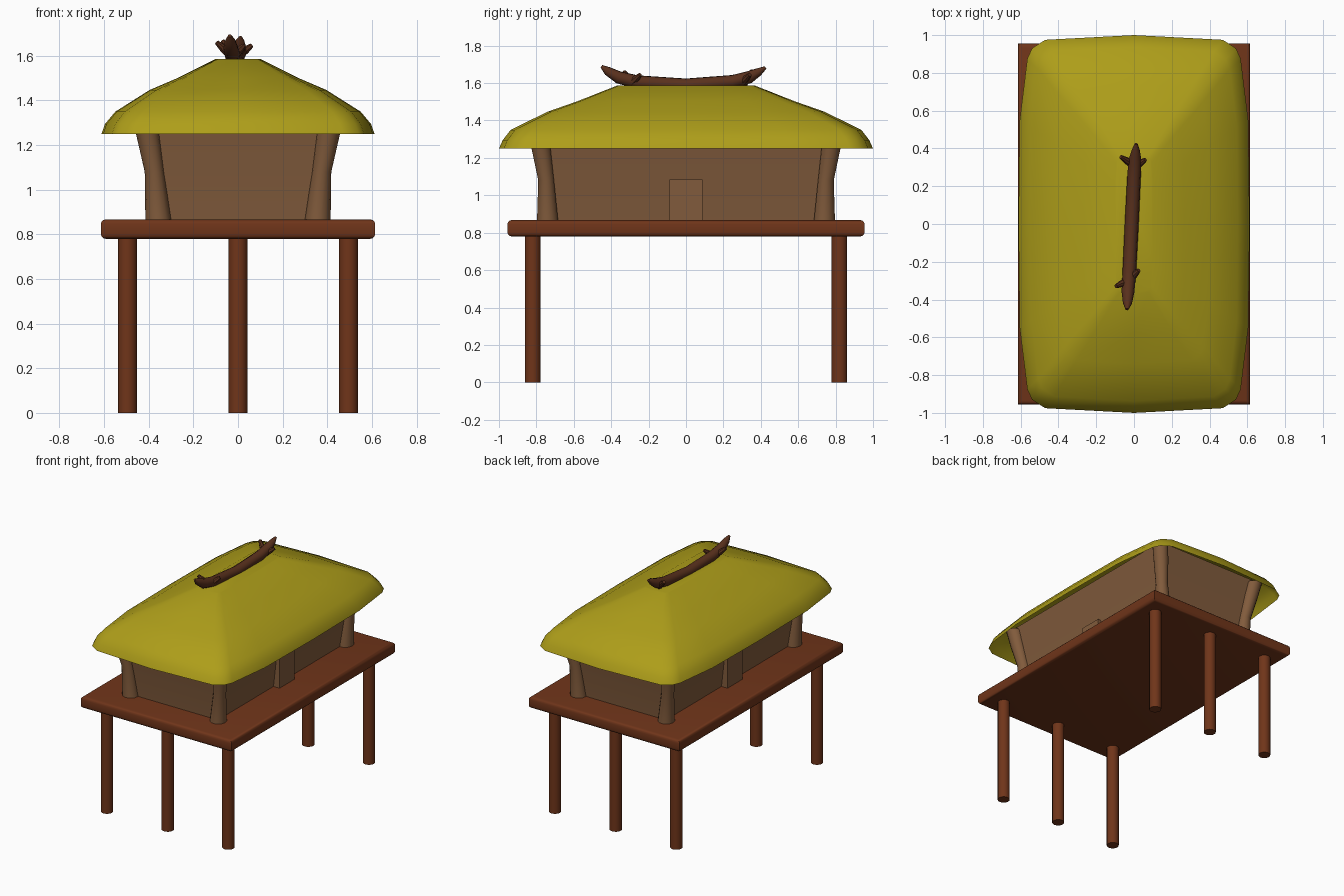
import bpy, bmesh, math
from mathutils import Vector

if "Cube" in bpy.data.objects:
    bpy.data.objects.remove(bpy.data.objects["Cube"])


def material(name, color):
    m = bpy.data.materials.new(name)
    m.diffuse_color = (*color, 1)
    m.use_nodes = True
    m.node_tree.nodes["Principled BSDF"].inputs["Base Color"].default_value = m.diffuse_color
    return m


WOOD = material("red_wood", (0.16, 0.035, 0.01))
LOG = material("dark_log", (0.10, 0.03, 0.012))
WALL = material("tan_wall", (0.22, 0.105, 0.045))
THATCH = material("thatch", (0.42, 0.34, 0.01))


def finish(bm, name, mat, angle=40):
    bmesh.ops.recalc_face_normals(bm, faces=bm.faces)
    me = bpy.data.meshes.new(name)
    bm.to_mesh(me)
    bm.free()
    me.materials.append(mat)
    ob = bpy.data.objects.new(name, me)
    bpy.context.collection.objects.link(ob)
    bpy.context.view_layer.objects.active = ob
    ob.select_set(True)
    bpy.ops.object.shade_smooth_by_angle(angle=math.radians(angle))
    ob.select_set(False)
    return ob


def loft(name, rings, mat, bottom=True, top=True, angle=40):
    bm = bmesh.new()
    vs = [[bm.verts.new(p) for p in r] for r in rings]
    n = len(rings[0])
    for a, b in zip(vs, vs[1:]):
        for i in range(n):
            bm.faces.new((a[i], a[(i + 1) % n], b[(i + 1) % n], b[i]))
    if bottom:
        bm.faces.new(vs[0][::-1])
    if top:
        bm.faces.new(vs[-1])
    return finish(bm, name, mat, angle)


def tube(name, path, mat, sides=12, flat=True):
    # path holds (x, y, z, radius); rings lie level, or square to the path
    pts = [Vector(p[:3]) for p in path]
    rings = []
    for i, p in enumerate(path):
        if flat:
            u, v = Vector((1, 0, 0)), Vector((0, 1, 0))
        else:
            d = (pts[min(i + 1, len(pts) - 1)] - pts[max(i - 1, 0)]).normalized()
            u = d.cross(Vector((0.1, 0.1, 1))).normalized()
            v = d.cross(u)
        rings.append([pts[i] + p[3] * (u * math.cos(t) + v * math.sin(t))
                      for t in (2 * math.pi * k / sides for k in range(sides))])
    return loft(name, rings, mat)


def box(name, lo, hi, mat, bevel=0):
    bm = bmesh.new()
    bmesh.ops.create_cube(bm, size=1)
    for v in bm.verts:
        v.co = [(a + b) / 2 + c * (b - a) for a, b, c in zip(lo, hi, v.co)]
    if bevel:
        level = [e for e in bm.edges if abs(e.verts[0].co.z - e.verts[1].co.z) < 1e-5]
        bmesh.ops.bevel(bm, geom=level, offset=bevel, segments=3, profile=0.5, affect='EDGES')
    return finish(bm, name, mat)


# Stilts and deck
for x in (-0.495, 0, 0.495):
    for y in (-0.82, 0.82):
        tube("stilt", [(x, y, 0, 0.042), (x, y, 0.8, 0.042)], WOOD, 16)
box("deck", (-0.615, -0.955, 0.78), (0.615, 0.955, 0.867), WOOD, 0.022)

# Flared walls
sections = [(0.35, 0.735, 0.86), (0.375, 0.752, 1.08), (0.43, 0.80, 1.38)]
loft("walls", [[(-x, -y, z), (x, -y, z), (x, y, z), (-x, y, z)] for x, y, z in sections],
     WALL, False, False)

for sx in (-1, 1):
    # Leaning corner posts
    for sy in (-1, 1):
        tube("corner_post", [(sx * 0.357, sy * 0.74, 0.86, 0.058),
                             (sx * 0.375, sy * 0.748, 1.08, 0.043),
                             (sx * 0.405, sy * 0.775, 1.25, 0.052),
                             (sx * 0.425, sy * 0.79, 1.36, 0.055)], WALL, 14)
    # Door panel in each long wall
    x0, x1 = sorted((sx * 0.33, sx * 0.40))
    box("door", (x0, -0.087, 0.86), (x1, 0.087, 1.085), WALL)

# Hollow thatched roof: one rounded outline scaled up the slope
quarter = [(0.612, 0), (0.605, 0.55), (0.565, 0.875), (0.54, 0.93), (0.47, 0.975), (0, 1.0)]
half = quarter + [(-x, y) for x, y in quarter[-2::-1]]
outline = half + [(-x, -y) for x, y in half[1:-1]]
slope = [(0.61, 1.0, 1.25), (0.594, 0.98, 1.295), (0.548, 0.937, 1.35),
         (0.395, 0.74, 1.447), (0.265, 0.58, 1.503), (0.10, 0.37, 1.586)]
loft("roof", [[(px * rx / 0.61, py * ry, z) for px, py in outline] for rx, ry, z in slope],
     THATCH, bottom=False, angle=50)

# Curved ridge log with upturned tips
tube("ridge_log", [(-0.037, -0.452, 1.69, 0.008), (-0.035, -0.42, 1.665, 0.024),
                   (-0.032, -0.36, 1.63, 0.034), (-0.025, -0.26, 1.606, 0.036),
                   (-0.012, 0.0, 1.588, 0.037), (0.0, 0.25, 1.608, 0.036),
                   (0.005, 0.34, 1.632, 0.034), (0.009, 0.39, 1.66, 0.022),
                   (0.011, 0.425, 1.683, 0.008)], LOG, 10, flat=False)

# Short broken branches on both ends of the log
for base, tip in (((-0.03, -0.30, 1.60), (-0.095, -0.33, 1.66)),
                  ((-0.02, -0.29, 1.60), (0.025, -0.245, 1.645)),
                  ((0.0, 0.31, 1.60), (-0.07, 0.355, 1.665)),
                  ((0.0, 0.30, 1.60), (0.06, 0.34, 1.645))):
    mid = [a * 0.4 + b * 0.6 for a, b in zip(base, tip)]
    tube("branch_stub", [(*base, 0.022), (*mid, 0.018), (*tip, 0.011)], LOG, 8, flat=False)
